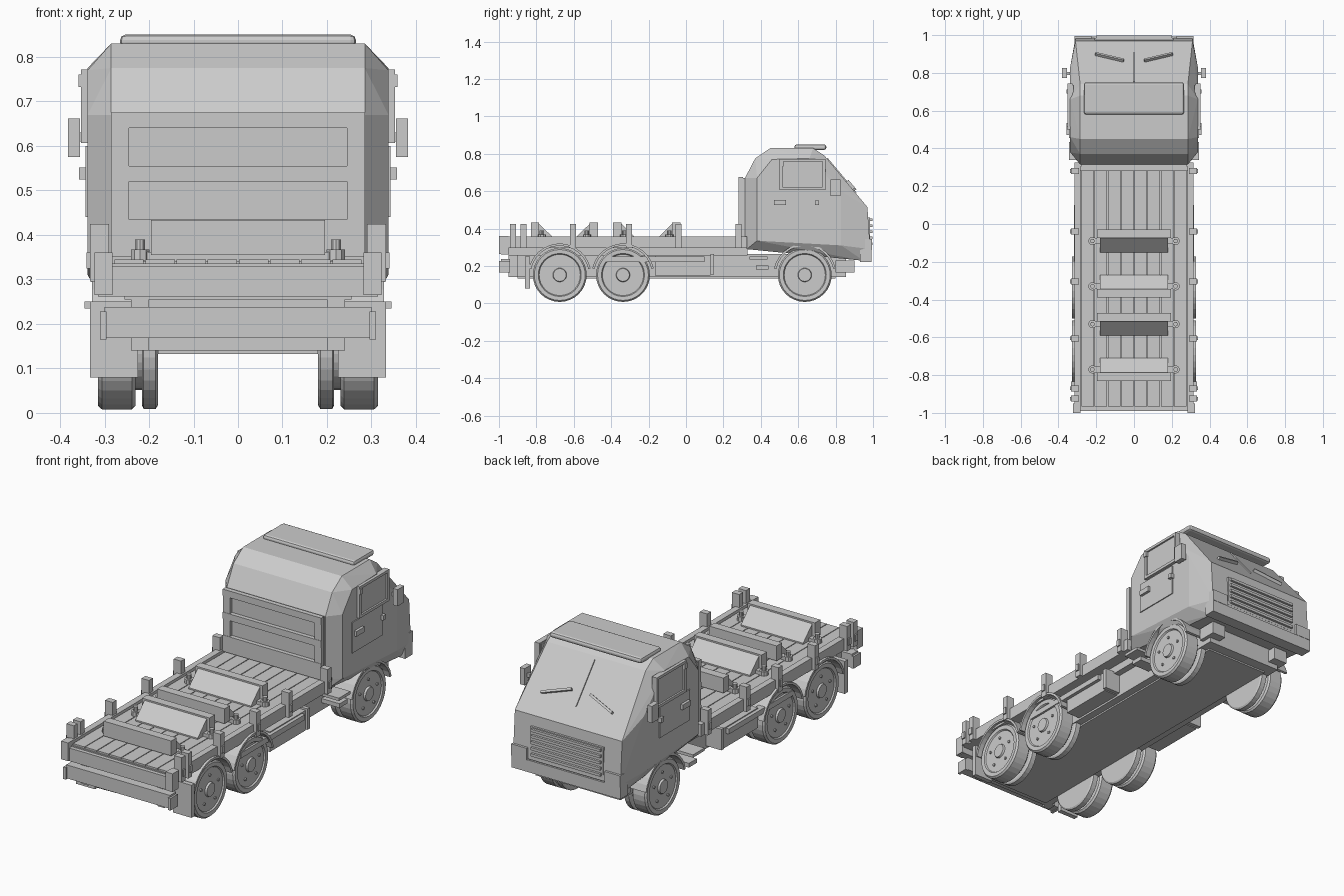
import bpy, bmesh, math
from mathutils import Vector, Matrix

if "Cube" in bpy.data.objects:
    bpy.data.objects.remove(bpy.data.objects["Cube"], do_unlink=True)

grey = bpy.data.materials.new("plain_grey")
grey.use_nodes = True
grey.diffuse_color = (.6, .6, .6, 1)
grey.node_tree.nodes["Principled BSDF"].inputs["Base Color"].default_value = grey.diffuse_color


def finish(name, bm):
    """Turn a bmesh into a named grey object with outward normals."""
    bmesh.ops.recalc_face_normals(bm, faces=bm.faces[:])
    mesh = bpy.data.meshes.new(name)
    bm.to_mesh(mesh)
    bm.free()
    mesh.materials.append(grey)
    obj = bpy.data.objects.new(name, mesh)
    bpy.context.collection.objects.link(obj)
    return obj


def add_box(bm, xs, ys, zs):
    low, high = Vector((xs[0], ys[0], zs[0])), Vector((xs[1], ys[1], zs[1]))
    size = Matrix.Diagonal((high - low).to_4d())
    size[3][3] = 1
    bmesh.ops.create_cube(bm, size=1, matrix=Matrix.Translation((low + high) / 2) @ size)


def wide(name, half, ys, zs):
    """Box centred across the vehicle."""
    bm = bmesh.new()
    add_box(bm, (-half, half), ys, zs)
    return finish(name, bm)


def pair(name, xs, ys, zs):
    """Box mirrored to both sides."""
    bm = bmesh.new()
    add_box(bm, xs, ys, zs)
    add_box(bm, (-xs[1], -xs[0]), ys, zs)
    return finish(name, bm)


def prism(bm, outline, x0, x1):
    """Extrude a (y, z) outline along x."""
    face = bm.faces.new([bm.verts.new((x0, y, z)) for y, z in outline])
    grown = bmesh.ops.extrude_face_region(bm, geom=[face])["geom"]
    verts = [g for g in grown if isinstance(g, bmesh.types.BMVert)]
    bmesh.ops.translate(bm, verts=verts, vec=(x1 - x0, 0, 0))


def rod(bm, radius, depth, matrix, sides=10):
    bmesh.ops.create_cone(bm, cap_ends=True, segments=sides, radius1=radius,
                          radius2=radius, depth=depth, matrix=matrix)


# Cab shell: hull around the centre, corner and side outlines
bm = bmesh.new()
centre = [(.315, .34), (.315, .67), (.37, .775), (.45, .83), (.68, .83), (.74, .79)]
nose = [(.97, .515), (.985, .29)]
flank = [(.38, .335), (.38, .67), (.46, .77), (.66, .775), (.83, .6), (.83, .31)]
belly = [(.325, .29), (.95, .228)]
for half, outline in ((.285, centre), (.31, nose), (.338, flank), (.29, belly)):
    for side in (-half, half):
        for y, z in outline:
            bm.verts.new((side, y, z))
hull = bmesh.ops.convex_hull(bm, input=bm.verts[:])
loose = [v for v in bm.verts if not v.link_faces]
bmesh.ops.delete(bm, geom=loose, context='VERTS')
bmesh.ops.dissolve_limit(bm, angle_limit=.02, verts=bm.verts[:], edges=bm.edges[:])
finish("cab_shell", bm)

# Roof plate with clipped corners
roof = wide("roof_plate", .265, (.58, .75), (.82, .85))
bevel = roof.modifiers.new("corners", 'BEVEL')
bevel.width = .012
bevel.segments = 2

# Rear wall rack: backing panel, rails and uprights
wide("rear_wall_panel", .28, (.302, .325), (.35, .67))
for low, high in ((.35, .435), (.52, .555), (.64, .675)):
    wide("rear_wall_rail", .285, (.28, .305), (low, high))
pair("rear_wall_upright", (.245, .285), (.282, .305), (.35, .675))

# Doors: window frame, glass, lower panel, handle, hinges and mirrors
pair("window_sill", (.325, .353), (.5, .745), (.607, .622))
pair("window_header", (.325, .353), (.5, .745), (.758, .772))
for start in (.5, .73):
    pair("window_post", (.325, .353), (start, start + .015), (.607, .772))
pair("window_glass", (.32, .344), (.51, .735), (.615, .765))
pair("door_panel", (.325, .343), (.455, .705), (.44, .6))
pair("door_handle", (.335, .357), (.47, .535), (.525, .552))
pair("door_hinge", (.33, .357), (.69, .712), (.525, .55))
pair("window_hinge", (.33, .358), (.5, .52), (.732, .76))
pair("mirror_arm", (.325, .365), (.79, .805), (.61, .63))
pair("mirror", (.355, .382), (.772, .826), (.575, .662))

# Windscreen divider and wipers lie on the sloped glass
pitch = math.atan2(.275, .23)
tilt = Matrix.Translation((0, .855, .652)) @ Matrix.Rotation(-pitch, 4, 'X')
bm = bmesh.new()
add_box(bm, (-.002, .002), (-.16, .08), (-.004, .006))
bm.transform(tilt)
finish("windscreen_divider", bm)
bm = bmesh.new()
for side in (-1, 1):
    blade = bmesh.new()
    add_box(blade, (-.08, .08), (-.006, .006), (-.003, .016))
    blade.transform(Matrix.Translation((side * .13, .035, 0)) @ Matrix.Rotation(side * .35, 4, 'Z'))
    blade.transform(tilt)
    temp = bpy.data.meshes.new("blade")
    blade.to_mesh(temp)
    blade.free()
    bm.from_mesh(temp)
    bpy.data.meshes.remove(temp)
finish("wipers", bm)

# Nose: grille, slats, bumper and lamps
wide("grille_panel", .21, (.95, .985), (.3, .46))
for row in range(5):
    height = .312 + row * .032
    wide("grille_slat", .2, (.96, .997), (height, height + .014))
wide("nose_bumper", .315, (.93, .992), (.222, .285))
pair("nose_lamp", (.225, .315), (.93, .994), (.285, .345))

# Chassis and underside
wide("chassis", .22, (-.93, .855), (.14, .265))
wide("chassis_keel", .18, (-.9, .8), (.132, .15))
pair("nose_bracket", (.16, .24), (.8, .9), (.165, .23))
wide("bed_subframe", .255, (-.95, .33), (.255, .31))
pair("tank", (.2, .3), (-.165, .13), (.15, .255))
pair("tank_strap", (.2, .31), (.13, .15), (.155, .265))
pair("side_pipe", (.28, .318), (-.43, .1), (.222, .25))
pair("cab_step", (.25, .345), (.34, .435), (.235, .25))
pair("lower_step", (.22, .325), (.375, .44), (.18, .202))

# Bed: floor, planks, side rails and end rails
wide("bed_floor", .29, (-.97, .315), (.295, .336))
for board in range(8):
    left = (board - 4) * .07
    bm = bmesh.new()
    add_box(bm, (left + .002, left + .068), (-.965, .315), (.33, .345))
    finish("floor_plank", bm)
pair("side_rail", (.282, .315), (-.97, .325), (.295, .357))
wide("head_rail", .315, (.295, .325), (.3, .357))
wide("tail_rail", .315, (-.99, -.95), (.262, .33))
pair("tail_rail_end", (.282, .322), (-1, -.95), (.265, .36))
wide("tail_bumper", .3, (-.99, -.94), (.168, .238))
pair("tail_bumper_end", (.295, .31), (-1, -.94), (.165, .228))
pair("tail_bracket", (.2, .24), (-.95, -.9), (.14, .265))
pair("mud_flap", (.225, .333), (-.86, -.835), (.08, .25))

# Stakes along both sides
for y in (-.925, -.87, -.605, -.305, -.04, .28):
    pair("stake", (.29, .333), (y - .016, y + .016), (.295, .425))
    pair("stake_clip", (.31, .34), (y - .01, y + .01), (.325, .36))

# Cradles face each other in twos: wedge, top bar, foot bar and end bolts
for y, facing in ((-.075, -1), (-.345, 1), (-.515, -1), (-.785, 1)):
    back = y - facing * .045
    toe = y + facing * .075
    bm = bmesh.new()
    prism(bm, [(y, .34), (toe, .34), (toe, .352), (y, .425)], -.18, .18)
    finish("cradle_slope", bm)
    wide("cradle_back", .195, sorted((y, back)), (.355, .433))
    foot = y + facing * .015
    wide("cradle_foot", .235, (foot - .015, foot + .015), (.34, .362))
    bm = bmesh.new()
    for side in (-.22, .22):
        rod(bm, .022, .025, Matrix.Translation((side, foot, .355)))
        rod(bm, .012, .05, Matrix.Translation((side, foot, .365)))
    finish("cradle_bolts", bm)

# Wheels: twin tyres turned from one profile, with bolts and a fender
tyre = [(.18, 0), (.18, .135), (.185, .143), (.212, .143), (.216, .135), (.216, .1),
        (.23, .1), (.23, .135), (.238, .144), (.306, .144), (.315, .136),
        (.314, .115), (.307, .11), (.307, .037), (.317, .034), (.317, 0)]
arch = [math.radians(a) for a in range(12, 169, 12)]
for axle in (-.675, -.337, .635):
    for side in (-1, 1):
        hub = Matrix.Translation((0, axle, .152)) @ Matrix.Diagonal((side, 1, 1, 1))
        bm = bmesh.new()
        verts = [bm.verts.new((x, r, 0)) for x, r in tyre]
        edges = [bm.edges.new(link) for link in zip(verts, verts[1:])]
        bmesh.ops.spin(bm, geom=verts + edges, axis=(1, 0, 0), cent=(0, 0, 0),
                       angle=math.tau, steps=32)
        bmesh.ops.remove_doubles(bm, verts=bm.verts[:], dist=.0005)
        for bolt in range(5):
            turn = Matrix.Rotation(bolt * math.tau / 5, 4, 'X')
            spot = turn @ Matrix.Translation((.307, 0, .075))
            rod(bm, .007, .014, spot @ Matrix.Rotation(math.pi / 2, 4, 'Y'), 8)
        bm.transform(hub)
        finish("wheel", bm)
        bm = bmesh.new()
        outline = [(math.cos(a) * .168, math.sin(a) * .168) for a in arch]
        outline += [(math.cos(a) * .156, math.sin(a) * .156) for a in reversed(arch)]
        prism(bm, outline, .215, .328)
        bm.transform(hub)
        finish("fender", bm)
